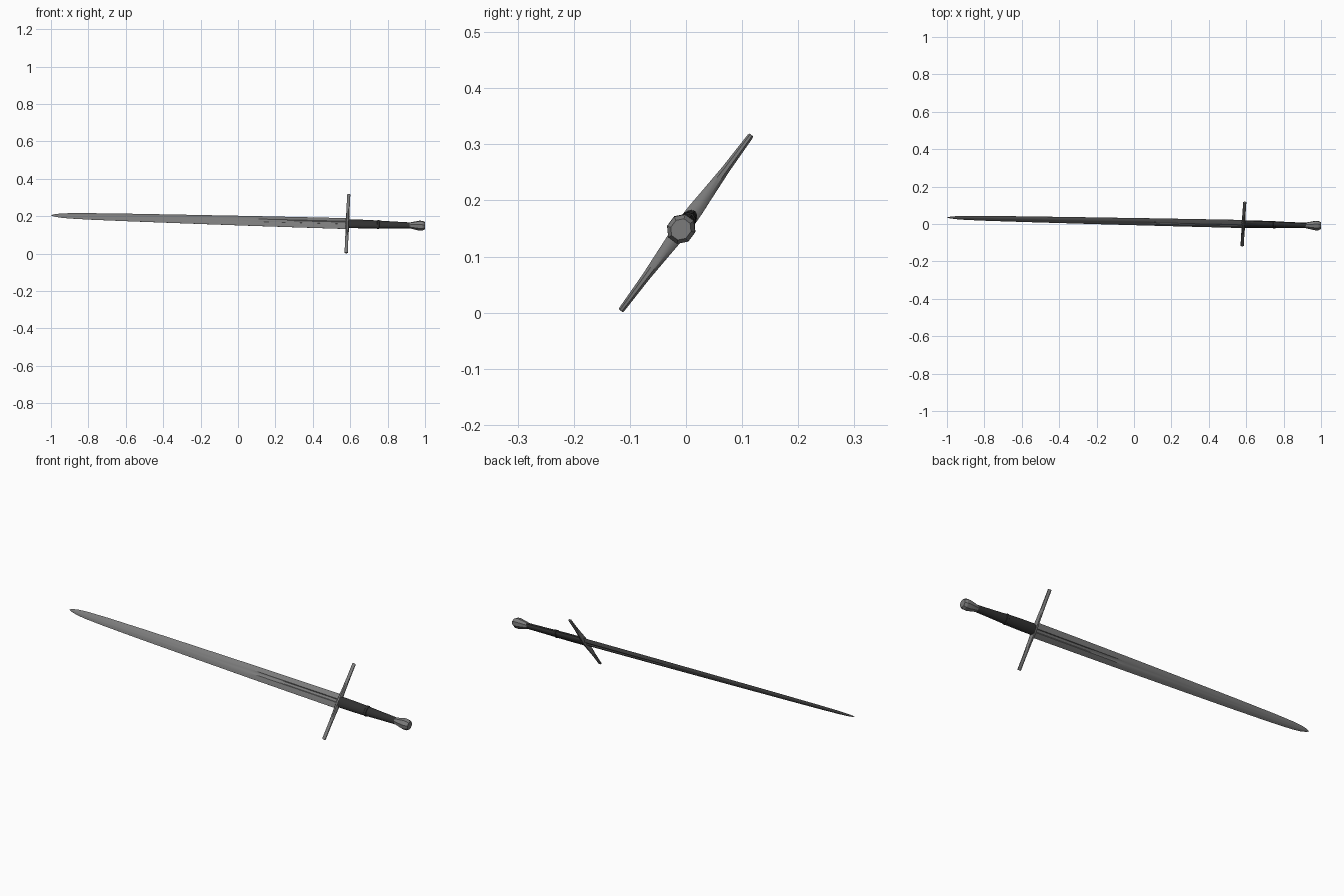
import bpy, bmesh, math
from mathutils import Vector, Matrix

if "Cube" in bpy.data.objects:
    bpy.data.objects.remove(bpy.data.objects["Cube"])

# Sword frame: u runs from tip to pommel, w along the guard, n through the flat
u = Vector((1, -0.022, -0.028)).normalized()
w = Vector((0, 0.596, 0.803))
w = (w - u * w.dot(u)).normalized()
n = u.cross(w)
CENTRE = Vector((0.585, 0, 0.16))


def material(name, c):
    m = bpy.data.materials.new(name)
    m.diffuse_color = (c[0], c[1], c[2], 1)
    m.use_nodes = True
    m.node_tree.nodes["Principled BSDF"].inputs["Base Color"].default_value = m.diffuse_color
    return m


steel = material("grey steel", (0.2, 0.2, 0.2))
leather = material("dark leather", (0.03, 0.03, 0.03))


def loft(name, rings, axes, mat, angle):
    """Skin rings of (along, across, thick) points, capping both ends."""
    a, b, c = axes
    bm = bmesh.new()
    rows = [[bm.verts.new(CENTRE + a * p[0] + b * p[1] + c * p[2]) for p in r]
            for r in rings]
    for r0, r1 in zip(rows, rows[1:]):
        k = len(r0)
        for i in range(k):
            j = (i + 1) % k
            bm.faces.new((r0[i], r0[j], r1[j], r1[i]))
    bm.faces.new(rows[0][::-1])
    bm.faces.new(rows[-1])
    bmesh.ops.recalc_face_normals(bm, faces=bm.faces[:])
    me = bpy.data.meshes.new(name)
    bm.to_mesh(me)
    bm.free()
    me.materials.append(mat)
    ob = bpy.data.objects.new(name, me)
    bpy.context.collection.objects.link(ob)
    bpy.ops.object.select_all(action='DESELECT')
    ob.select_set(True)
    bpy.context.view_layer.objects.active = ob
    bpy.ops.object.shade_smooth_by_angle(angle=math.radians(angle))
    return ob


def oval(s, hw, ht, sides, turn=0.0):
    return [(s, hw * math.cos(2 * math.pi * (i + turn) / sides),
             ht * math.sin(2 * math.pi * (i + turn) / sides)) for i in range(sides)]


def blade_ring(s, hw, ht, depth):
    """Lens section with a shallow central fuller on both flats."""
    top = [(1, 0.04), (0.62, 0.62), (0.26, 1), (0.17, 1 - depth),
           (-0.17, 1 - depth), (-0.26, 1), (-0.62, 0.62), (-1, 0.04)]
    pts = top + [(x, -t) for x, t in reversed(top)]
    return [(s, x * hw, t * ht) for x, t in pts]


# Blade: tapering, fuller fading out over the third nearest the guard
blade = [(0.0, 0.036, 0.0085, 0.45), (-0.25, 0.0345, 0.008, 0.45),
         (-0.46, 0.033, 0.0075, 0.35), (-0.52, 0.0325, 0.0073, 0.0),
         (-0.85, 0.029, 0.0065, 0.0), (-1.15, 0.0255, 0.0058, 0.0),
         (-1.38, 0.0215, 0.005, 0.0), (-1.49, 0.0175, 0.0045, 0.0),
         (-1.54, 0.013, 0.004, 0.0), (-1.57, 0.007, 0.003, 0.0),
         (-1.586, 0.0006, 0.0006, 0.0)]
loft("blade", [blade_ring(*b) for b in blade], (u, w, n), steel, 25)

# Guard: long bar, deeper at the middle, mirrored about the blade axis
half = [(0.195, 0.0075, 0.0045), (0.192, 0.0095, 0.0058), (0.12, 0.009, 0.008),
        (0.055, 0.0095, 0.0125), (0.03, 0.0105, 0.0145), (0.0, 0.011, 0.0155)]
bar = [(-s, a, b) for s, a, b in half] + half[-2::-1]
loft("guard", [oval(s, a, b, 8, 0.5) for s, a, b in bar], (w, u, n), steel, 40)

# Grip: oval, narrowing to the pommel, with a small riser part way
grip = [(0.005, 0.027, 0.0155), (0.08, 0.0265, 0.0155), (0.158, 0.0245, 0.015),
        (0.160, 0.0265, 0.017), (0.170, 0.0262, 0.0168), (0.172, 0.0235, 0.0147),
        (0.25, 0.020, 0.014), (0.345, 0.0165, 0.0135)]
loft("grip", [oval(s, a, b, 12) for s, a, b in grip], (u, w, n), leather, 35)

# Pommel: eight-sided, flaring toward the end
pommel = [(0.333, 0.0165, 0.015), (0.342, 0.0185, 0.017), (0.385, 0.028, 0.0255),
          (0.402, 0.0275, 0.025), (0.4155, 0.020, 0.018)]
loft("pommel", [oval(s, a, b, 8, 0.5) for s, a, b in pommel], (u, w, n), steel, 20)
